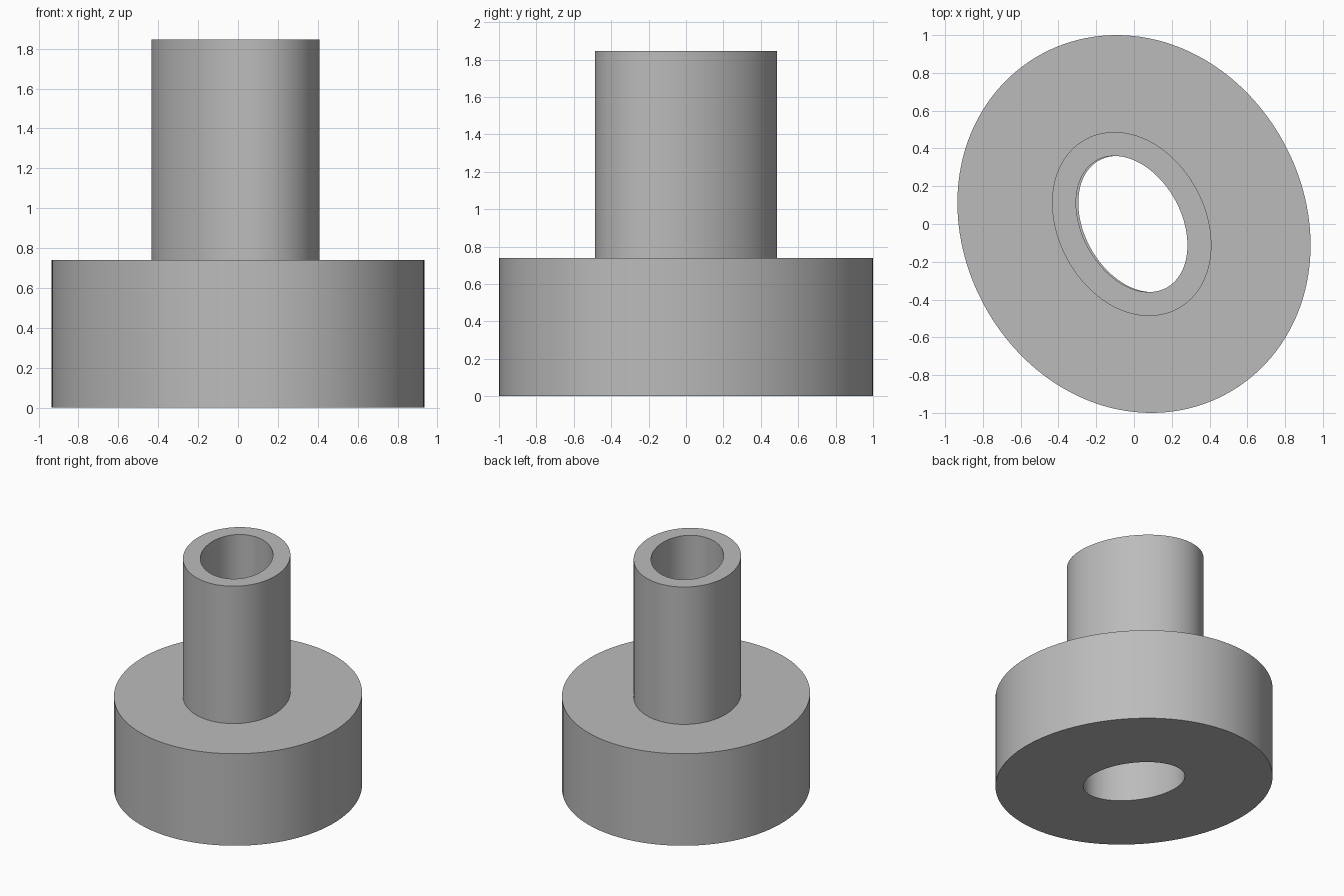
import bpy, bmesh, math
from mathutils import Matrix, Vector

cube = bpy.data.objects.get("Cube")
if cube:
    bpy.data.objects.remove(cube)

# Plain grey material
grey = bpy.data.materials.new("plain_grey")
grey.use_nodes = True
colour = (0.5, 0.5, 0.5, 1)
grey.diffuse_color = colour
grey.node_tree.nodes["Principled BSDF"].inputs["Base Color"].default_value = colour

# Slanted oval bore, described by its spread along x and y
BORE = Matrix(((0.087, -0.033), (-0.033, 0.1296)))
SEGMENTS = 128


def oval(offset, shift):
    """Points of the bore outline moved outward by a constant wall thickness."""
    points = []
    for i in range(SEGMENTS):
        a = math.tau * i / SEGMENTS
        n = Vector((math.cos(a), math.sin(a)))
        spread = BORE @ n
        points.append(spread / math.sqrt(n.dot(spread)) + n * offset + Vector((shift, 0)))
    return points


def oval_tube(name, wall, bottom, top, shift=0):
    """Straight hollow oval with flat ends."""
    bm = bmesh.new()
    loops = []
    for offset, z in ((0, bottom), (wall, bottom), (wall, top), (0, top)):
        loops.append([bm.verts.new((p.x, p.y, z)) for p in oval(offset, shift)])
    for a, b in zip(loops, loops[1:] + loops[:1]):
        for i in range(SEGMENTS):
            j = (i + 1) % SEGMENTS
            bm.faces.new((a[i], a[j], b[j], b[i]))
    bmesh.ops.recalc_face_normals(bm, faces=bm.faces)
    mesh = bpy.data.meshes.new(name)
    bm.to_mesh(mesh)
    bm.free()
    mesh.materials.append(grey)
    obj = bpy.data.objects.new(name, mesh)
    bpy.context.collection.objects.link(obj)
    bpy.ops.object.select_all(action="DESELECT")
    obj.select_set(True)
    bpy.context.view_layer.objects.active = obj
    bpy.ops.object.shade_smooth_by_angle(angle=math.radians(30))


# Wide base and the narrow neck standing on it
oval_tube("base", 0.64, 0, 0.74)
oval_tube("neck", 0.127, 0.74, 1.845, shift=-0.012)
